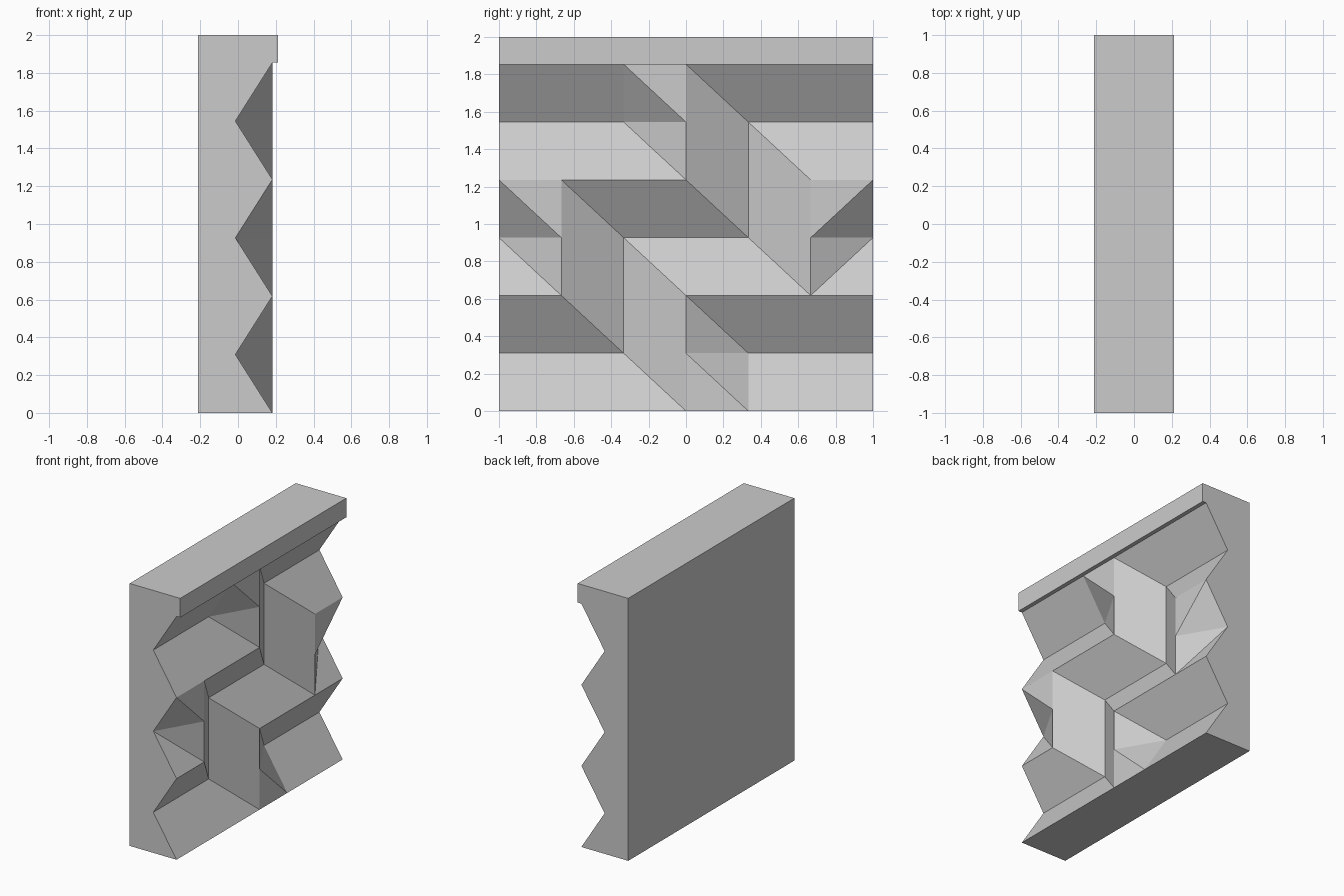
import bpy, bmesh

if "Cube" in bpy.data.objects:
    bpy.data.objects.remove(bpy.data.objects["Cube"])

# Relief levels along x and the grid spacing
LEVEL = {"H": 0.182, "L": -0.014, "C": 0.213}
BACK = -0.213
DY, DZ = 1 / 3, 1.854 / 6

# Folded relief, bottom row first (H ridge, L groove, C overhanging cap)
ROWS = ["HHHHHHH",
        "LLLHLLL",
        "HHLHHHH",
        "LHLLLHL",
        "HHHHLHH",
        "LLLHLLL",
        "HHHHHHH",
        "CCCCCCC",
        "CCCCCCC"]
HEIGHTS = [j * DZ for j in range(7)] + [6 * DZ, 2.0]
FLIPPED = {(5, 2), (5, 3)}      # cells folded along the other diagonal

bm = bmesh.new()
grid = [[bm.verts.new((LEVEL[c], -1 + i * DY, z)) for i, c in enumerate(row)]
        for row, z in zip(ROWS, HEIGHTS)]

# Folded front surface, each cell split into two triangles
for j in range(len(ROWS) - 1):
    for i in range(6):
        a, b = grid[j][i], grid[j][i + 1]
        d, c = grid[j + 1][i], grid[j + 1][i + 1]
        tris = [(a, b, c), (a, c, d)] if (i, j) in FLIPPED else [(a, b, d), (b, c, d)]
        for t in tris:
            bm.faces.new(t)

# Sides: pull the outline back to the flat rear plane
rim = [e for e in bm.edges if e.is_boundary]
new = bmesh.ops.extrude_edge_only(bm, edges=rim)["geom"]
for v in new:
    if isinstance(v, bmesh.types.BMVert):
        v.co.x = BACK
bmesh.ops.remove_doubles(bm, verts=bm.verts[:], dist=1e-4)

# Rear face, then merge coplanar triangles
bmesh.ops.holes_fill(bm, edges=[e for e in bm.edges if e.is_boundary], sides=0)
bmesh.ops.dissolve_limit(bm, angle_limit=0.01, verts=bm.verts[:], edges=bm.edges[:])
bmesh.ops.recalc_face_normals(bm, faces=bm.faces[:])

mesh = bpy.data.meshes.new("folded_wall_panel")
bm.to_mesh(mesh)
bm.free()
bpy.context.collection.objects.link(bpy.data.objects.new("folded_wall_panel", mesh))
